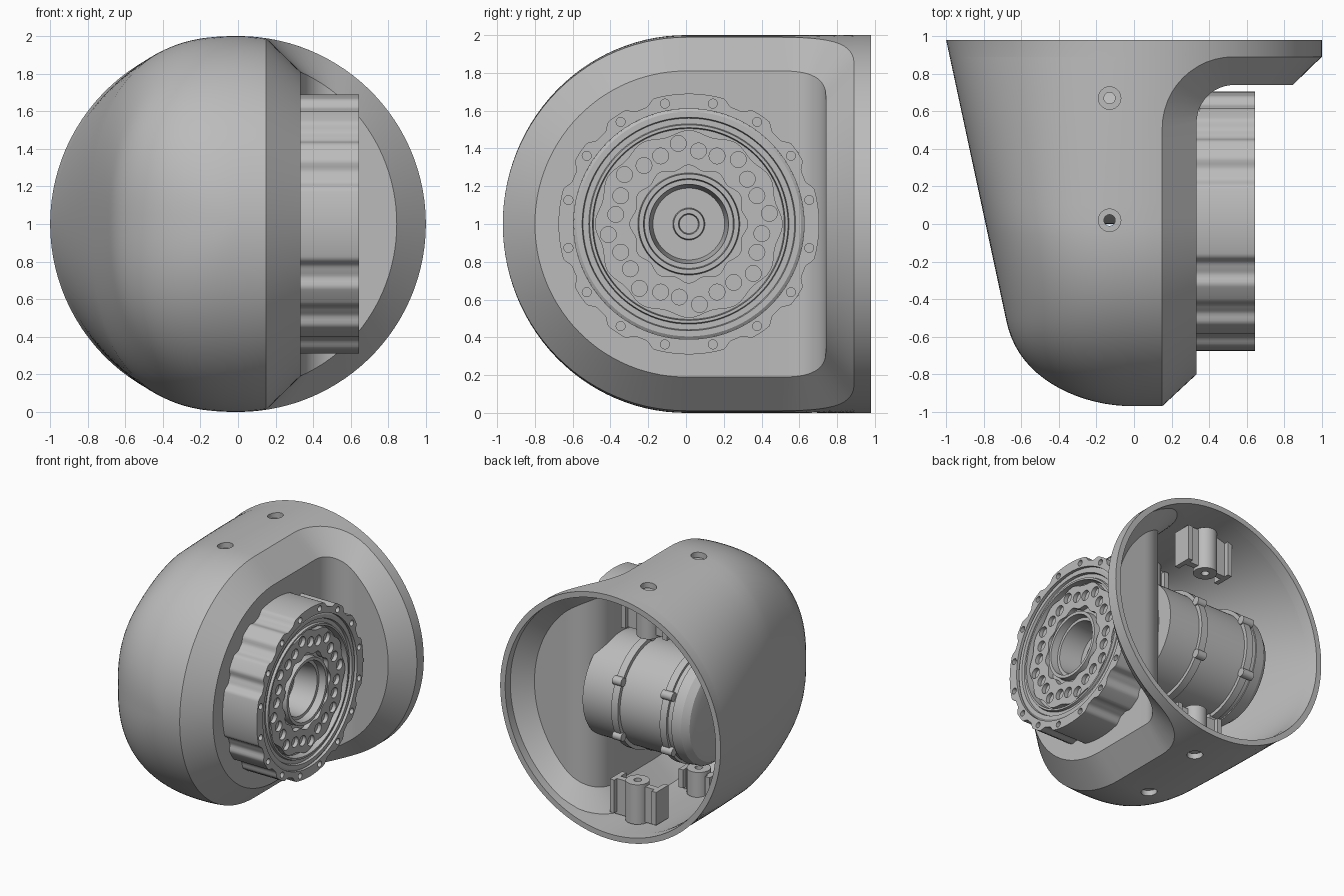
import bpy, bmesh, math
from mathutils import Matrix, Vector
from math import sin, cos, pi, sqrt, acos, radians

if "Cube" in bpy.data.objects:
    bpy.data.objects.remove(bpy.data.objects["Cube"])

grey = bpy.data.materials.new("plain grey")
grey.use_nodes = True
grey.diffuse_color = (0.5, 0.5, 0.5, 1)
grey.node_tree.nodes["Principled BSDF"].inputs["Base Color"].default_value = (0.5, 0.5, 0.5, 1)

GEAR_Y, MOTOR_Y = 0.015, 0.42   # both axes run along x at z = 1


def make(name, bm, flip_check=False):
    bmesh.ops.remove_doubles(bm, verts=bm.verts, dist=0.0004)
    bmesh.ops.dissolve_degenerate(bm, edges=bm.edges, dist=0.0001)
    bmesh.ops.recalc_face_normals(bm, faces=bm.faces)
    if flip_check:
        top = max(bm.faces, key=lambda f: f.calc_center_median().z)
        if top.normal.z < 0:
            bmesh.ops.reverse_faces(bm, faces=bm.faces)
    mesh = bpy.data.meshes.new(name)
    bm.to_mesh(mesh)
    bm.free()
    ob = bpy.data.objects.new(name, mesh)
    bpy.context.collection.objects.link(ob)
    mesh.materials.append(grey)
    return ob


def grid(bm, rows, closed=False):
    vs = [[bm.verts.new(p) for p in row] for row in rows]
    n = len(rows[0])
    for a, b in zip(vs, vs[1:]):
        for i in range(n if closed else n - 1):
            j = (i + 1) % n
            bm.faces.new((a[i], a[j], b[j], b[i]))


def lathe(name, profile, shape=None, n=96, cy=GEAR_Y):
    """Spin (x, r) points around an axis along x; shape(r, angle) varies r."""
    bm = bmesh.new()
    angles = [2 * pi * i / n for i in range(n)]
    rows = []
    for x, r in profile:
        radii = [shape(r, a) if shape else r for a in angles]
        rows.append([(x, cy + q * cos(a), 1 + q * sin(a)) for q, a in zip(radii, angles)])
    grid(bm, rows, True)
    return make(name, bm)


def add_cyl(bm, r, start, end, n=20):
    a, b = Vector(start), Vector(end)
    rot = (b - a).to_track_quat('Z', 'Y').to_matrix().to_4x4()
    bmesh.ops.create_cone(bm, cap_ends=True, segments=n, radius1=r, radius2=r,
                          depth=(b - a).length, matrix=Matrix.Translation((a + b) / 2) @ rot)


def add_tube(bm, x, y, z0, z1, r_in, r_out, n=24):
    rows = [[(x + r * cos(2 * pi * i / n), y + r * sin(2 * pi * i / n), z) for i in range(n)]
            for r, z in ((r_in, z0), (r_out, z0), (r_out, z1), (r_in, z1), (r_in, z0))]
    grid(bm, rows, True)


def add_box(bm, centre, size):
    bmesh.ops.create_cube(bm, size=1, matrix=Matrix.Translation(centre) @ Matrix.Diagonal((*size, 1)))


def cut(ob, name, bm):
    cutter = make(name, bm)
    cutter.hide_render = True
    mod = ob.modifiers.new("holes", 'BOOLEAN')
    mod.operation, mod.solver, mod.object = 'DIFFERENCE', 'EXACT', cutter
    return cutter


def finish(ob, angle=30):
    bpy.ops.object.select_all(action='DESELECT')
    ob.select_set(True)
    bpy.context.view_layer.objects.active = ob
    if ob.modifiers:
        bpy.ops.object.convert(target='MESH')
    bpy.ops.object.shade_smooth_by_angle(angle=radians(angle))


# Shell: stations along the open side give an outer and an inner chamfer edge
def half_width(y):
    w = 0.79 + 0.21 * y / 0.98
    u = min(1, max(0, (-y - 0.5) / 0.47))
    return w * sqrt(1 - u ** 2.5)


def inner_height(x):
    return 0.88 * sqrt(max(0, 1 - (x / 0.845) ** 2))


stations = []          # outer x, y, skin height / inner x, y, half height
for i in range(29):
    a = pi / 2 * (1 - i / 28)
    stations.append((0.15, -0.97 * sin(a), cos(a), 0.333, -0.8 * sin(a), 0.81 * cos(a)))
for i in range(1, 6):
    stations.append((0.15, 0.51 * i / 5, 1, 0.333, 0.54 * i / 5, 0.81))
for i in range(1, 13):
    a = pi / 2 * i / 12
    xi = 0.533 - 0.2 * cos(a)
    stations.append((0.53 - 0.38 * cos(a), 0.51 + 0.38 * sin(a), 1,
                     xi, 0.54 + 0.2 * sin(a), inner_height(xi)))
body_count = len(stations)
for i in range(1, 19):
    t = sin(pi / 2 * i / 18)
    xi = 0.533 + 0.312 * t
    stations.append((0.53 + 0.47 * t, 0.89, 1, xi, 0.74, inner_height(xi)))


def skin_ring(s, n=72):
    x0, y, h = s[:3]
    start = acos(x0)
    power = 2 / (2 + 0.5 * min(1, (0.89 - y) / 0.89))   # squarer towards the front
    ring = []
    for i in range(n + 1):
        a = start + (2 * pi - 2 * start) * i / n
        c, k = cos(a), sin(a)
        if c < 0:
            c = -half_width(y) * abs(c) ** power
            k = math.copysign(abs(k) ** power, k)
        ring.append((c, y, 1 + h * k))
    return ring


bm = bmesh.new()
rings = [skin_ring(s) for s in stations[:body_count]]
grid(bm, rings)
outer = {k: [(s[0], s[1], 1 + k * s[2] * sqrt(1 - min(1, s[0]) ** 2)) for s in stations] for k in (1, -1)}
inner = {k: [(s[3], s[4], 1 + k * s[5]) for s in stations] for k in (1, -1)}
for k in (1, -1):
    grid(bm, [outer[k], inner[k]])
grid(bm, [inner[1], inner[-1]])
loop = rings[-1] + outer[-1][body_count:] + outer[1][body_count:-1][::-1]
rim = [(x / half_width(0.89) if x < 0 else x, 0.98, z) for x, y, z in loop]
grid(bm, [loop, rim], True)
shell = make("shell", bm, True)
solid = shell.modifiers.new("wall", 'SOLIDIFY')
solid.thickness, solid.offset = 0.045, -1

# Screw positions: x, y, side, lowest boss height, wing reach
screws = ((-0.13, 0.02, 1, 0.74, 0.12), (-0.13, 0.67, 1, 0.6, 0.19),
          (-0.13, 0.02, -1, 0.74, 0.12), (-0.03, 0.67, -1, 0.62, 0.19))
bm = bmesh.new()
for x, y, k, drop, wing in screws:
    add_cyl(bm, 0.06, (x, y, 1 + k * 0.9), (x, y, 1 + k * 1.1), 24)
cutters = [cut(shell, "screw_hole_cutter", bm)]
finish(shell)
for v in shell.data.vertices:      # keep the back rim flat
    v.co.y = min(v.co.y, 0.98)

# Screw bosses with side wings inside the shell
for x, y, k, drop, wing in screws:
    bm = bmesh.new()
    add_tube(bm, x, y, 1 + k * drop, 1 + k * 0.945, 0.03, 0.09)
    for e in (1, -1):
        add_box(bm, (x + e * (wing + 0.08) / 2, y, 1 + k * (drop / 2 + 0.48)), (wing - 0.08, 0.05, 0.91 - drop))
        add_box(bm, (x + e * wing, y - 0.02, 1 + k * (drop / 2 + 0.47)), (0.04, 0.16, 0.89 - drop))
    finish(make("upper_screw_boss" if k > 0 else "lower_screw_boss", bm))


# Gear housing with soft bolt lobes
def lobed(r, a):
    if r < 0.65:
        return r
    step = radians(22.5)
    off = math.degrees(abs((a % step) - step / 2))
    quarter = abs((a + pi / 4) % (pi / 2) - pi / 4)
    t = min(1, max(0, (off - 4) / 5))
    return r if quarter < radians(11.25) else r - 0.033 * t * t * (3 - 2 * t)


housing = lathe("gear_housing", [(0.3, 0.55), (0.3, 0.69), (0.643, 0.69), (0.643, 0.61),
                                 (0.5, 0.61), (0.5, 0.55), (0.3, 0.55)], lobed, 320)
bm = bmesh.new()
for i in range(16):
    a = radians(11.25 + 22.5 * i)
    y, z = GEAR_Y + 0.65 * cos(a), 1 + 0.65 * sin(a)
    add_cyl(bm, 0.024, (0.57, y, z), (0.7, y, z), 16)
cutters.append(cut(housing, "bolt_hole_cutter", bm))
finish(housing)

# Stepped output face with grooves and a deep central bore
finish(lathe("output_face", [
    (0.45, 0.61), (0.62, 0.61), (0.63, 0.595), (0.63, 0.565), (0.61, 0.56), (0.61, 0.53),
    (0.63, 0.525), (0.63, 0.51), (0.57, 0.505), (0.57, 0.27), (0.62, 0.265), (0.62, 0.24),
    (0.56, 0.235), (0.56, 0.21), (0.37, 0.19), (0.37, 0.085), (0.41, 0.08), (0.41, 0.055),
    (0.38, 0.05), (0.38, 0)]))


# Wavy bolt ring with alternating screw holes
def wavy(r, a):
    return r + 0.012 * cos(12 * a)


ring = lathe("bolt_ring", [(0.55, 0.3), (0.55, 0.485), (0.612, 0.485), (0.612, 0.3), (0.55, 0.3)], wavy, 192)
bm = bmesh.new()
for i in range(24):
    a = radians(7.5 + 15 * i)
    q = 0.43 if i % 3 == 0 else 0.39
    y, z = GEAR_Y + q * cos(a), 1 + q * sin(a)
    add_cyl(bm, 0.042, (0.58, y, z), (0.7, y, z))
cutters.append(cut(ring, "ring_hole_cutter", bm))
finish(ring)
for ob in cutters:
    bpy.data.objects.remove(ob)

# Motor body inside the shell, with two bolted flanges
finish(lathe("motor_body", [
    (0.35, 0), (0.35, 0.42), (0.07, 0.42), (0.07, 0.45), (0.01, 0.45), (0.01, 0.42),
    (-0.37, 0.42), (-0.37, 0.45), (-0.43, 0.45), (-0.43, 0.43), (-0.47, 0.43), (-0.47, 0.44),
    (-0.55, 0.43), (-0.6, 0.39), (-0.62, 0.33), (-0.62, 0)], cy=MOTOR_Y))
bm = bmesh.new()
for i in range(6):
    a = radians(30 + 60 * i)
    for x0, x1 in ((0.0, 0.08), (-0.46, -0.36)):
        y, z = MOTOR_Y + 0.45 * cos(a), 1 + 0.45 * sin(a)
        add_cyl(bm, 0.035, (x0, y, z), (x1, y, z), 16)
finish(make("motor_lugs", bm))
